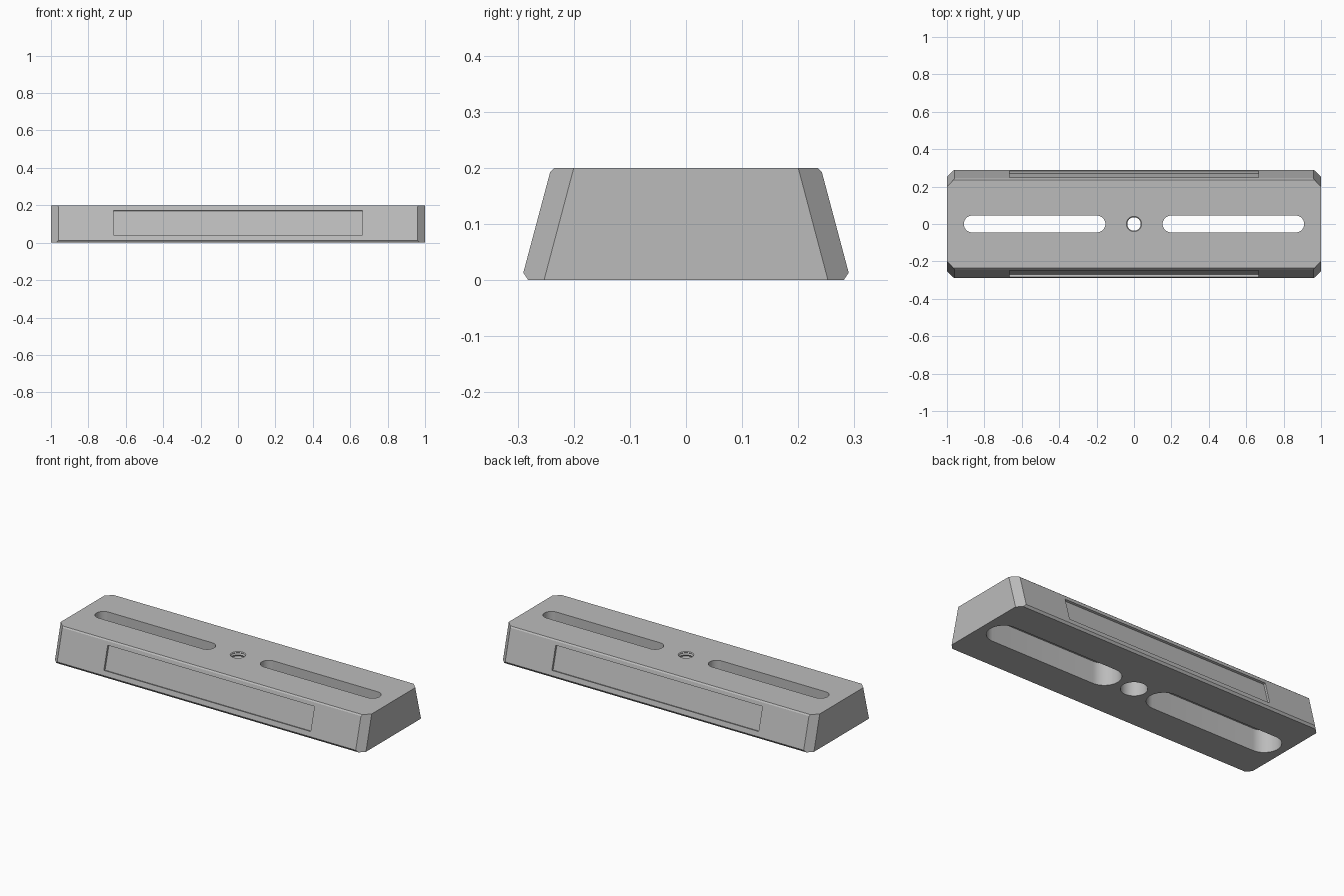
import bpy, bmesh, math
from mathutils import Vector, Matrix

if "Cube" in bpy.data.objects:
    bpy.data.objects.remove(bpy.data.objects["Cube"])

grey = bpy.data.materials.new("plain grey")
grey.use_nodes = True
GREY = (0.5, 0.5, 0.5, 1)
grey.diffuse_color = GREY
grey.node_tree.nodes["Principled BSDF"].inputs["Base Color"].default_value = GREY

H = 0.2          # plate height
STEP = 0.13      # depth of the wider pockets on the underside


def make_object(name, bm):
    bmesh.ops.recalc_face_normals(bm, faces=bm.faces)
    mesh = bpy.data.meshes.new(name)
    bm.to_mesh(mesh)
    bm.free()
    mesh.materials.append(grey)
    ob = bpy.data.objects.new(name, mesh)
    bpy.context.collection.objects.link(ob)
    return ob


def prism(bm, points, offset):
    face = bm.faces.new([bm.verts.new(p) for p in points])
    out = bmesh.ops.extrude_face_region(bm, geom=[face])
    moved = [v for v in out["geom"] if isinstance(v, bmesh.types.BMVert)]
    bmesh.ops.translate(bm, vec=offset, verts=moved)


def slot_cutter(name, x0, x1, r, z0, z1, n=24):
    bm = bmesh.new()
    pts = []
    for cx, start in ((x1 - r, -math.pi / 2), (x0 + r, math.pi / 2)):
        for i in range(n + 1):
            a = start + math.pi * i / n
            pts.append((cx + r * math.cos(a), r * math.sin(a), z0))
    prism(bm, pts, (0, 0, z1 - z0))
    return make_object(name, bm)


def lathe_cutter(name, profile, n=48):
    bm = bmesh.new()
    rings = [[bm.verts.new((r * math.cos(math.tau * i / n), r * math.sin(math.tau * i / n), z))
              for i in range(n)] for r, z in profile]
    for a, b in zip(rings, rings[1:]):
        for i in range(n):
            j = (i + 1) % n
            bm.faces.new((a[i], a[j], b[j], b[i]))
    bm.faces.new(rings[0])
    bm.faces.new(rings[-1])
    return make_object(name, bm)


def recess_cutter(name, side):
    bm = bmesh.new()
    bmesh.ops.create_cube(bm, size=1)
    bmesh.ops.scale(bm, vec=(1.33, 0.024, 0.137), verts=bm.verts)
    bmesh.ops.rotate(bm, matrix=Matrix.Rotation(side * math.radians(15), 3, "X"), verts=bm.verts)
    bmesh.ops.translate(bm, vec=(0, side * 0.265, 0.106), verts=bm.verts)
    return make_object(name, bm)


# Dovetail body: tapered profile with small edge chamfers
half = [(0.281, 0), (0.29, 0.013), (0.242, 0.193), (0.235, H)]
profile = half + [(-y, z) for y, z in reversed(half)]
bm = bmesh.new()
prism(bm, [(-1, y, z) for y, z in profile], (2, 0, 0))

# Corner chamfers sliced off parallel to the sloped sides
for sx in (-1, 1):
    for sy in (-1, 1):
        a = Vector((sx, sy * 0.253, 0))
        b = Vector((sx, sy * 0.2, H))
        c = Vector((sx * 0.96, sy * 0.29, 0.013))
        normal = (b - a).cross(c - a) * sx * sy
        if normal.x * sx < 0:
            normal.negate()
        cut = bmesh.ops.bisect_plane(bm, geom=bm.verts[:] + bm.edges[:] + bm.faces[:],
                                     plane_co=a, plane_no=normal, clear_outer=True)
        edges = [e for e in cut["geom_cut"] if isinstance(e, bmesh.types.BMEdge)]
        bmesh.ops.contextual_create(bm, geom=edges)
plate = make_object("mounting_plate", bm)

cutters = [recess_cutter("front_recess_cutter", -1), recess_cutter("back_recess_cutter", 1)]

# Long slots, wider on the underside
for side, sign in (("left", 1), ("right", -1)):
    for part, x0, x1, r, z0, z1 in (("slot", 0.153, 0.91, 0.045, -0.1, 0.3),
                                    ("pocket", 0.108, 0.955, 0.09, -0.1, STEP)):
        lo, hi = sorted((sign * x0, sign * x1))
        cutters.append(slot_cutter(f"{side}_{part}_cutter", lo, hi, r, z0, z1))

# Centre screw hole with ridges, wider on the underside
ridges = [(0.07, -0.1), (0.07, STEP)]
pitch = (H - STEP) / 4
for i in range(4):
    ridges += [(0.036, STEP + i * pitch), (0.041, STEP + (i + 0.5) * pitch)]
ridges += [(0.036, H - 0.004), (0.041, H), (0.041, 0.3)]
cutters.append(lathe_cutter("centre_hole_cutter", ridges))

bpy.context.view_layer.objects.active = plate
for ob in bpy.context.selected_objects:
    ob.select_set(False)
plate.select_set(True)
for cutter in cutters:
    mod = plate.modifiers.new(cutter.name, "BOOLEAN")
    mod.operation = "DIFFERENCE"
    mod.solver = "EXACT"
    mod.object = cutter
    bpy.ops.object.modifier_apply(modifier=mod.name)
    bpy.data.objects.remove(cutter)
bpy.ops.object.shade_smooth_by_angle(angle=math.radians(30))
